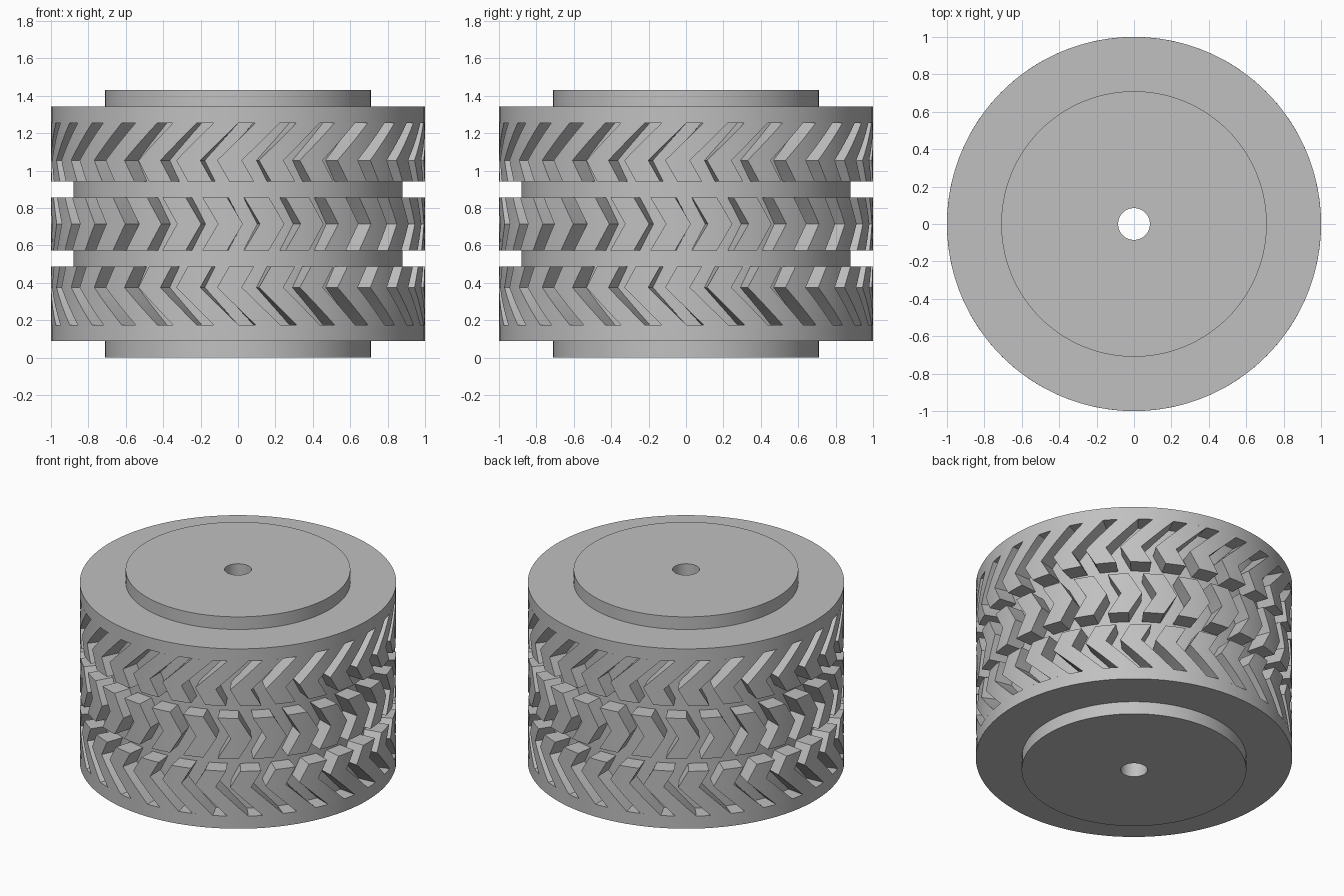
import bpy, bmesh, math

default = bpy.data.objects.get("Cube")
if default:
    bpy.data.objects.remove(default)

HEIGHT = 1.43
RIM, CORE, HUB, HOLE = 1.0, 0.88, 0.71, 0.085
COUNT = 28            # tread blocks per row
STEP = math.tau / COUNT
WIDTH = 0.133         # block width as an angle

grey = bpy.data.materials.new("plain grey")
grey.use_nodes = True
color = (0.53, 0.53, 0.53, 1)
grey.diffuse_color = color
grey.node_tree.nodes["Principled BSDF"].inputs["Base Color"].default_value = color


def polar(r, a, z):
    """Point at angle a, measured from the front toward +x."""
    return (r * math.sin(a), -r * math.cos(a), z)


def finish(bm, name):
    bmesh.ops.recalc_face_normals(bm, faces=bm.faces)
    mesh = bpy.data.meshes.new(name)
    bm.to_mesh(mesh)
    bm.free()
    mesh.materials.append(grey)
    obj = bpy.data.objects.new(name, mesh)
    bpy.context.collection.objects.link(obj)
    bpy.ops.object.select_all(action="DESELECT")
    obj.select_set(True)
    bpy.context.view_layer.objects.active = obj
    bpy.ops.object.shade_smooth_by_angle(angle=math.radians(25))
    return obj


def lathe(name, profile, segments=112):
    """Revolve a closed (radius, z) profile around the axle."""
    bm = bmesh.new()
    rings = [[bm.verts.new(polar(r, math.tau * i / segments, z)) for r, z in profile]
             for i in range(segments)]
    n = len(profile)
    for i, ring in enumerate(rings):
        nxt = rings[(i + 1) % segments]
        for j in range(n):
            k = (j + 1) % n
            bm.faces.new((ring[j], ring[k], nxt[k], nxt[j]))
    return finish(bm, name)


def tread_row(name, path, cuts=4, across=3):
    """Ring of chevron blocks; path lists (left edge angle, z) from end to bend to end."""
    line = [path[0]]
    for (a0, z0), (a1, z1) in zip(path, path[1:]):
        for s in range(1, cuts + 1):
            t = s / cuts
            line.append((a0 + (a1 - a0) * t, z0 + (z1 - z0) * t))
    bm = bmesh.new()
    for b in range(COUNT):
        rows = []
        for a, z in line:
            angles = [b * STEP + a + WIDTH * i / across for i in range(across + 1)]
            outer = [bm.verts.new(polar(RIM, q, z)) for q in angles]
            inner = [bm.verts.new(polar(CORE - 0.02, q, z)) for q in reversed(angles)]
            rows.append(outer + inner)
        for low, high in zip(rows, rows[1:]):
            for i in range(len(low)):
                j = (i + 1) % len(low)
                bm.faces.new((low[i], low[j], high[j], high[i]))
        bm.faces.new(rows[0])
        bm.faces.new(rows[-1])
    return finish(bm, name)


# Drum: hub discs, smooth rims and recessed core, with the axle hole
half = [(HOLE, 0), (HUB, 0), (HUB, 0.088), (RIM, 0.088), (RIM, 0.175), (CORE, 0.175)]
lathe("wheel_drum", half + [(r, HEIGHT - z) for r, z in reversed(half)])

# Outer tread rows mirror each other; the middle row points the other way
lower = [(0.094, 0.175), (-0.112, 0.375), (-0.047, 0.488)]
tread_row("lower_tread", lower)
tread_row("upper_tread", [(a, HEIGHT - z) for a, z in lower])
tread_row("middle_tread", [(-0.192, 0.573), (-0.107, HEIGHT / 2), (-0.192, 0.857)])
